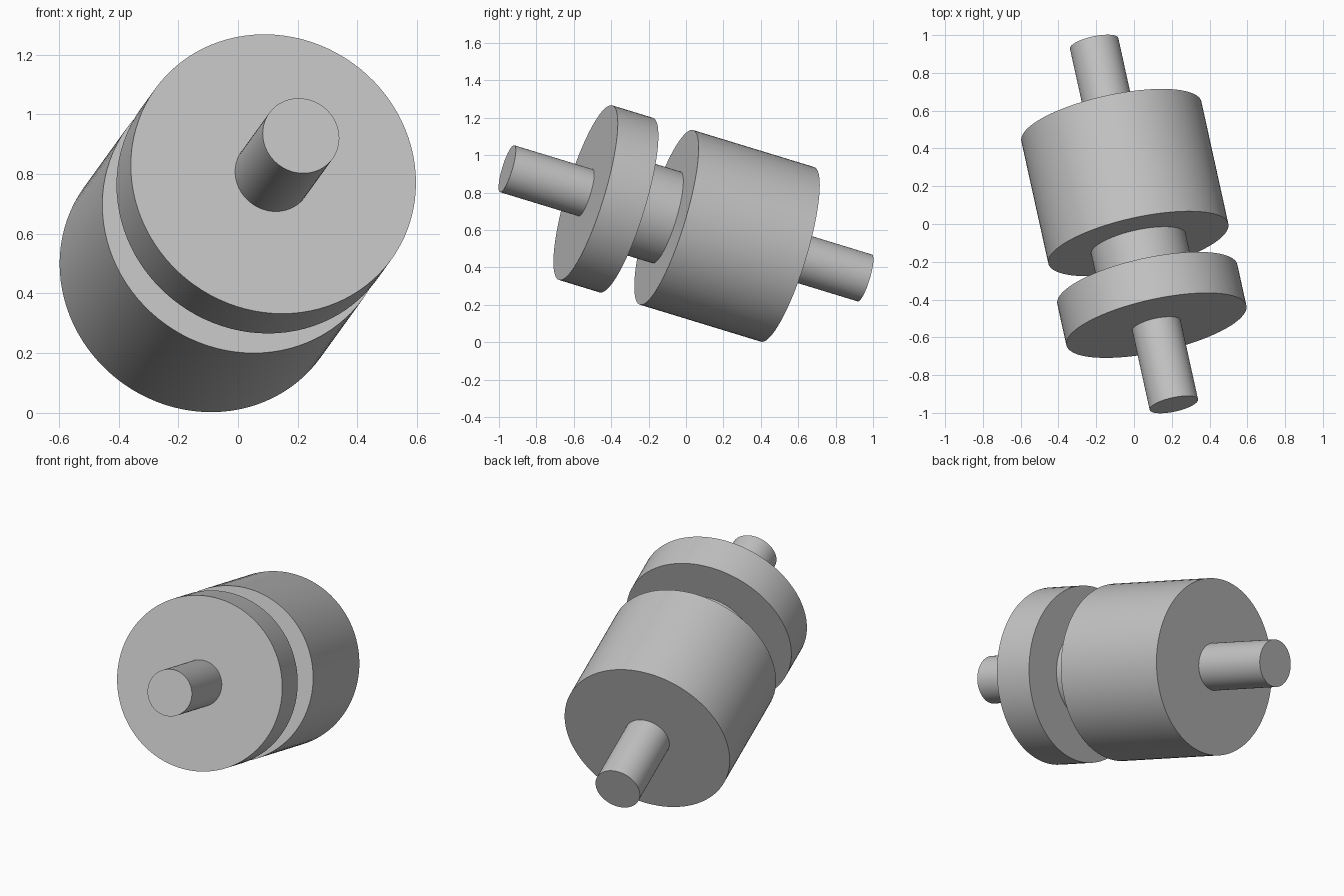
import bpy
from mathutils import Vector

cube = bpy.data.objects.get("Cube")
if cube:
    bpy.data.objects.remove(cube, do_unlink=True)

# Single plain metal grey
grey = bpy.data.materials.new("machined_grey")
grey.use_nodes = True
colour = (0.55, 0.55, 0.55, 1.0)
grey.diffuse_color = colour
grey.node_tree.nodes["Principled BSDF"].inputs["Base Color"].default_value = colour

# Tilted main axis, from the front shaft tip to the rear shaft tip
front_tip = Vector((0.211, -0.956, 0.928))
rear_tip = Vector((-0.211, 0.956, 0.344))
axis = (rear_tip - front_tip).normalized()
length = (rear_tip - front_tip).length
turn = axis.to_track_quat("Z", "Y").to_euler()


def turned_part(name, radius, start, end):
    """Smooth cylinder between two distances along the main axis."""
    bpy.ops.mesh.primitive_cylinder_add(
        vertices=96, radius=radius, depth=end - start,
        location=front_tip + axis * (start + end) / 2, rotation=turn)
    part = bpy.context.object
    part.name = name
    part.data.name = name
    part.data.materials.append(grey)
    bpy.ops.object.shade_smooth_by_angle()


SHAFT, NECK, BODY = 0.131, 0.256, 0.488   # radii
DISC_FRONT, DISC_BACK = 0.448, 0.680      # stations along the axis
DRUM_FRONT, DRUM_BACK = 0.910, 1.602
SEAT = 0.03                               # overlap into the neighbour

turned_part("front_shaft", SHAFT, 0, DISC_FRONT + SEAT)
turned_part("front_disc", BODY, DISC_FRONT, DISC_BACK)
turned_part("neck", NECK, DISC_BACK - SEAT, DRUM_FRONT + SEAT)
turned_part("drum", BODY, DRUM_FRONT, DRUM_BACK)
turned_part("rear_shaft", SHAFT, DRUM_BACK - SEAT, length)
